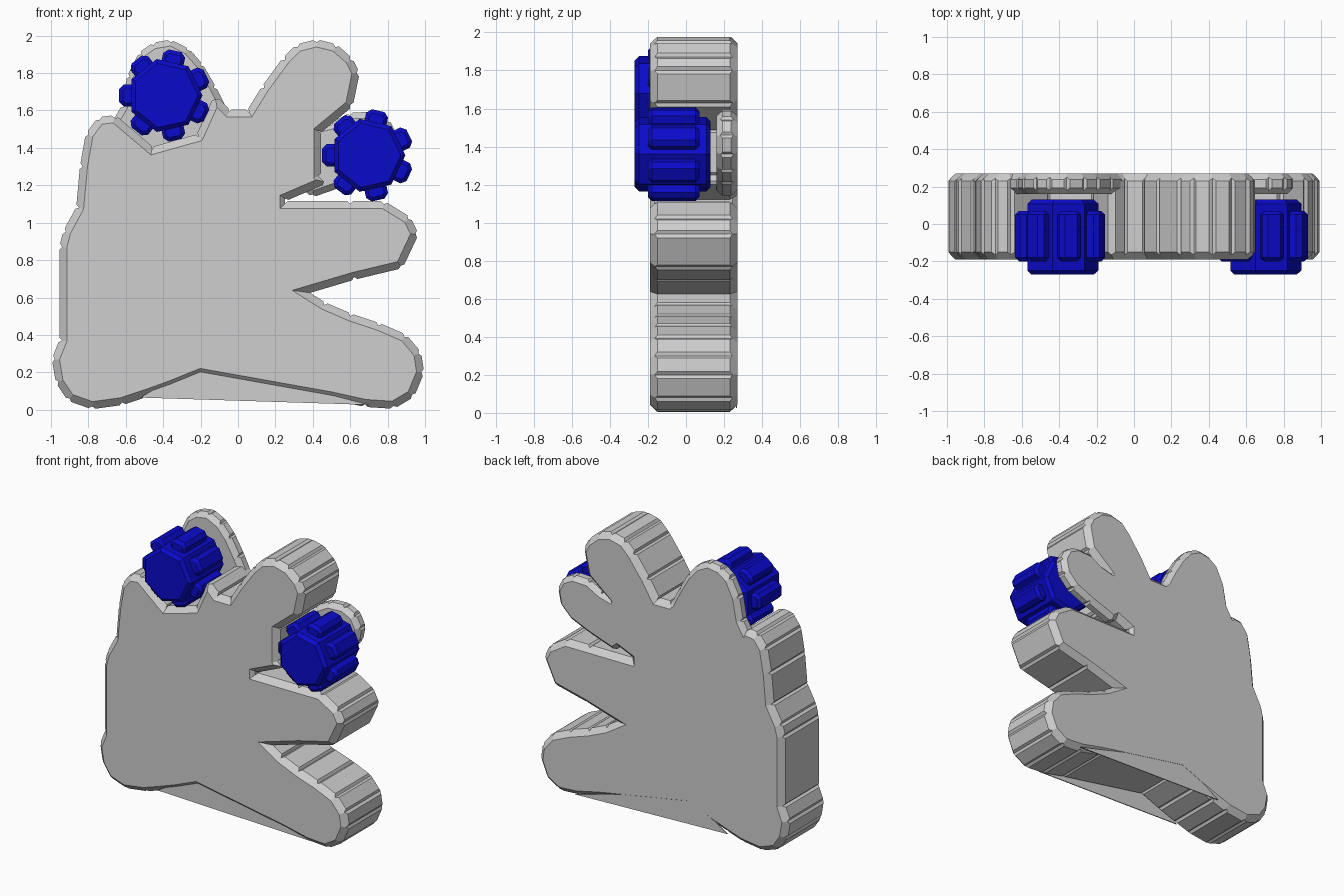
import bpy, bmesh, math

cube = bpy.data.objects.get("Cube")
if cube:
    bpy.data.objects.remove(cube, do_unlink=True)


def material(name, rgb):
    m = bpy.data.materials.new(name)
    m.use_nodes = True
    m.diffuse_color = (*rgb, 1)
    m.node_tree.nodes["Principled BSDF"].inputs["Base Color"].default_value = (*rgb, 1)
    return m


GREY = material("light grey", (0.62, 0.62, 0.62))
BLUE = material("deep blue", (0.003, 0.003, 0.6))


def add_slab(bm, points, front, back, chamfer=0.0, panel=0.0):
    """Extrude an (x, z) outline along y, chamfer both rims, raise wall panels."""
    ends = ((front + chamfer, front), (back - chamfer, back))
    rings = [[bm.verts.new((x, y, z)) for x, z in points] for y, _ in ends]
    caps = [bm.faces.new(r) for r in rings]
    n = len(points)
    walls = [bm.faces.new((rings[0][i], rings[0][(i + 1) % n],
                           rings[1][(i + 1) % n], rings[1][i])) for i in range(n)]
    bmesh.ops.recalc_face_normals(bm, faces=caps + walls)
    if chamfer:
        for cap, (_, y) in zip(caps, ends):
            bmesh.ops.inset_region(bm, faces=[cap], thickness=chamfer,
                                   use_boundary=True, use_even_offset=True)
            for v in cap.verts:
                v.co.y = y
    if panel:
        wide = [f for f in walls if min(e.calc_length() for e in f.edges) > 0.055]
        bmesh.ops.inset_individual(bm, faces=wide, thickness=panel, depth=panel,
                                   use_even_offset=True)


def make_object(name, bm, mat):
    mesh = bpy.data.meshes.new(name)
    bm.to_mesh(mesh)
    bm.free()
    mesh.materials.append(mat)
    obj = bpy.data.objects.new(name, mesh)
    bpy.context.scene.collection.objects.link(obj)
    return obj


def slab(name, points, front, back, chamfer=0.0, panel=0.0):
    bm = bmesh.new()
    add_slab(bm, points, front, back, chamfer, panel)
    return make_object(name, bm, GREY)


# Main hand shape with two notches for the wheels
hand = [
    # lower left corner and hollow lower edge
    (-.98, .27), (-.96, .15), (-.9, .06), (-.78, .018), (-.62, .04),
    (-.5, .08), (-.36, .13), (-.2, .195),
    # lowest finger
    (.5, .07), (.68, .03), (.83, .02), (.93, .08), (.98, .2), (.965, .3),
    (.89, .39), (.75, .45), (.6, .5), (.46, .56), (.35, .63),
    # middle finger
    (.62, .71), (.87, .77), (.95, .94), (.91, 1.02), (.78, 1.1), (.6, 1.1),
    # side notch
    (.25, 1.1), (.25, 1.13), (.46, 1.22), (.43, 1.25), (.43, 1.49),
    # tall finger
    (.6, 1.63), (.635, 1.8), (.6, 1.87), (.52, 1.94), (.42, 1.965),
    (.32, 1.94), (.25, 1.87), (.14, 1.72), (.06, 1.59), (-.05, 1.59),
    # top notch and left shoulder
    (-.12, 1.66), (-.21, 1.46), (-.46, 1.39), (-.66, 1.56), (-.74, 1.55),
    (-.8, 1.47), (-.83, 1.3), (-.85, 1.08), (-.92, .95), (-.94, .87), (-.94, .37),
]
slab("hand_body", hand, -.19, .27, .025, .015)

# Thin fingertips left standing behind the notches
top_tip = [(-.5, 1.3), (-.68, 1.5), (-.61, 1.62), (-.58, 1.78), (-.52, 1.9),
           (-.45, 1.95), (-.36, 1.965), (-.27, 1.92), (-.2, 1.84),
           (-.13, 1.72), (-.06, 1.58), (-.15, 1.35)]
side_tip = [(.34, 1.2), (.34, 1.48), (.5, 1.52), (.6, 1.575), (.72, 1.58),
            (.8, 1.54), (.84, 1.46), (.82, 1.36), (.74, 1.28), (.6, 1.22), (.4, 1.15)]
slab("top_fingertip", top_tip, .16, .27, .02, .013)
slab("side_fingertip", side_tip, .16, .27, .02, .013)

# Flat webs closing the hollow lower edge
web = [(-.52, .065), (-.2, .26), (.7, .026)]
slab("front_web", web, -.172, -.165)
slab("back_web", web, .262, .269)


# Toothed wheels: seven-sided core with chamfered teeth
def wheel(name, cx, cz, teeth=7):
    bm = bmesh.new()
    step = math.tau / teeth

    def place(r, t, angle):
        c, s = math.cos(angle), math.sin(angle)
        return cx + r * c - t * s, cz + r * s + t * c

    core = [place(.2, 0, math.pi + (i + .5) * step) for i in range(teeth)]
    add_slab(bm, core, -.27, .13, .022)
    tooth = [(.14, -.06), (.22, -.06), (.245, -.035),
             (.245, .035), (.22, .06), (.14, .06)]
    for i in range(teeth):
        add_slab(bm, [place(r, t, math.pi + i * step) for r, t in tooth],
                 -.2, .07, .02)
    make_object(name, bm, BLUE)


wheel("top_wheel", -.39, 1.68)
wheel("side_wheel", .695, 1.36)
